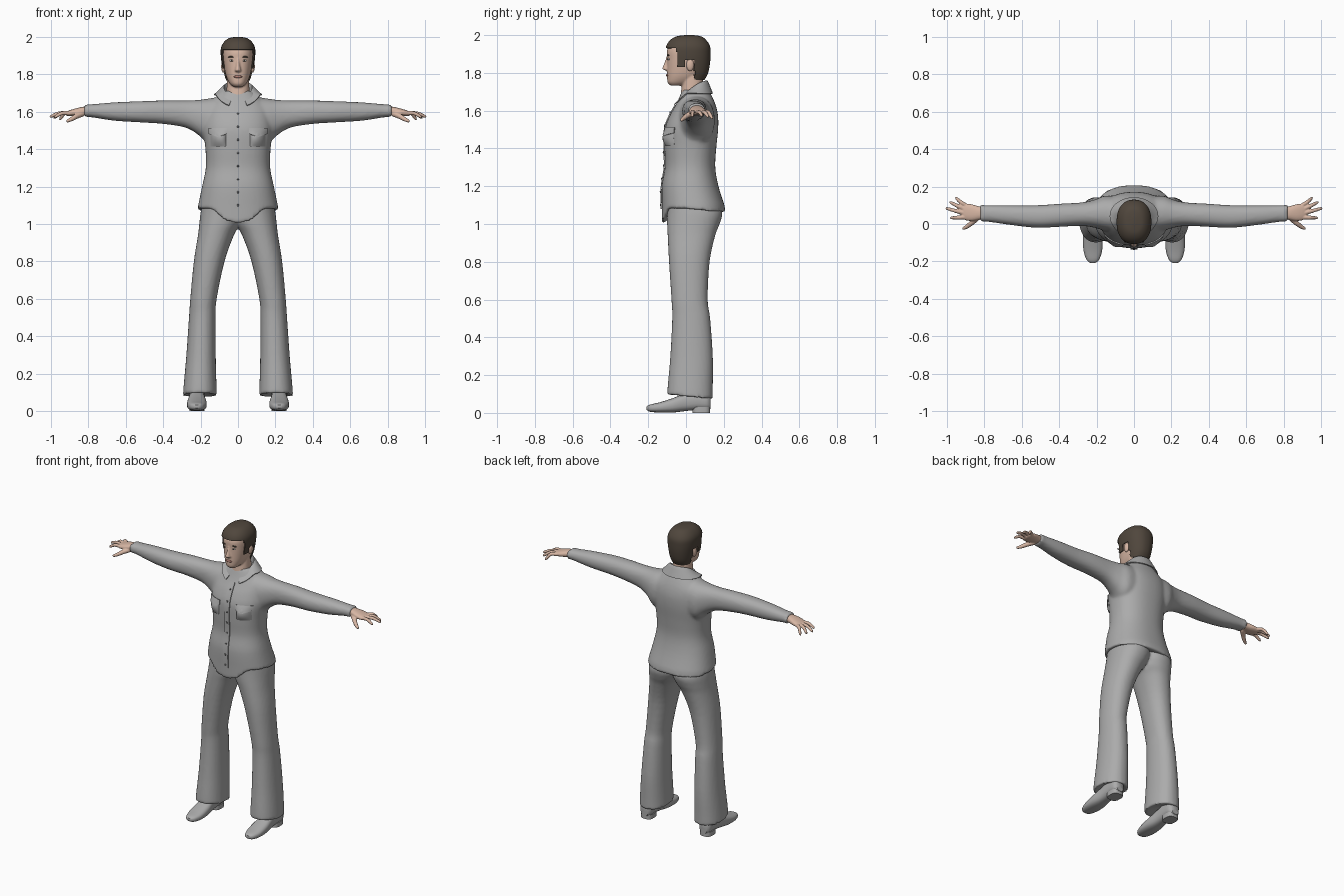
import bpy, bmesh, math
from mathutils import Vector

if "Cube" in bpy.data.objects:
    bpy.data.objects.remove(bpy.data.objects["Cube"], do_unlink=True)


def material(name, r, g, b):
    m = bpy.data.materials.new(name)
    m.use_nodes = True
    m.diffuse_color = (r, g, b, 1)
    node = m.node_tree.nodes["Principled BSDF"]
    node.inputs["Base Color"].default_value = (r, g, b, 1)
    node.inputs["Roughness"].default_value = 0.8
    return m


CLOTH = material("grey cloth", .41, .41, .41)
BUTTON = material("dark grey button", .13, .13, .13)
SKIN = material("skin", .68, .47, .37)
LIP = material("lip", .45, .22, .18)
HAIR = material("dark brown hair", .08, .062, .046)
WHITE = material("eye white", .7, .68, .65)


def resample(rows, k=4):
    """Catmull-Rom resampling of a table of sections."""
    out = []
    for i in range(len(rows) - 1):
        a, b, c, d = (rows[min(max(i + j, 0), len(rows) - 1)] for j in (-1, 0, 1, 2))
        for s in range(k):
            t = s / k
            out.append(tuple(q + .5 * t * (r - p + t * (2 * p - 5 * q + 4 * r - w + t * (3 * (q - r) + w - p)))
                             for p, q, r, w in zip(a, b, c, d)))
    return out + [tuple(rows[-1])]


def ring(axis, at, a0, a1, b0, b1, p=2.3, n=40):
    """Superellipse section across the given axis."""
    pts = []
    for i in range(n):
        t = 2 * math.pi * i / n
        c, s = math.cos(t), math.sin(t)
        u = (a0 + a1) / 2 + (a1 - a0) / 2 * math.copysign(abs(c) ** (2 / p), c)
        v = (b0 + b1) / 2 + (b1 - b0) / 2 * math.copysign(abs(s) ** (2 / p), s)
        pts.append(Vector({"x": (at, u, v), "y": (u, at, v), "z": (u, v, at)}[axis]))
    return pts


def stack(rows, p=2.3, n=40):
    """Upright body sections: z, front y, back y, half width."""
    return [ring("z", z, -w, w, f, b, p, n) for z, f, b, w in rows]


def tube(path, n=12):
    """Round sections along a path of (x, y, z, radius), closed at the tip."""
    rows, out = resample(path, 3), []
    for i, row in enumerate(rows):
        c = Vector(row[:3])
        d = Vector(rows[min(i + 1, len(rows) - 1)][:3]) - Vector(rows[max(i - 1, 0)][:3])
        q = d.to_track_quat("Z", "Y")
        out.append([c + q @ Vector((math.cos(a), math.sin(a), 0)) * row[3]
                    for a in (2 * math.pi * j / n for j in range(n))])
    return out


def flip(rings, s):
    return [[Vector((p.x * s, p.y, p.z)) for p in r] for r in rings]


def finish(name, bm, mat, voxel=0, smooth=3, solid=0):
    bmesh.ops.recalc_face_normals(bm, faces=bm.faces)
    me = bpy.data.meshes.new(name)
    bm.to_mesh(me)
    bm.free()
    me.materials.append(mat)
    for f in me.polygons:
        f.use_smooth = True
    ob = bpy.data.objects.new(name, me)
    bpy.context.collection.objects.link(ob)
    if solid:
        m = ob.modifiers.new("thickness", "SOLIDIFY")
        m.thickness, m.offset = solid, 0
    if voxel:
        m = ob.modifiers.new("blend", "REMESH")
        m.mode, m.voxel_size, m.use_smooth_shade = "VOXEL", voxel, True
        m = ob.modifiers.new("soften", "SMOOTH")
        m.factor, m.iterations = .5, smooth
    else:
        m = ob.modifiers.new("sharp edges", "EDGE_SPLIT")
        m.split_angle = math.radians(45)
    return ob


def loft(name, parts, mat, lift=0, keep=None, **kw):
    """Skin each list of rings, closing both ends with a fan."""
    bm = bmesh.new()
    for rings in parts:
        vs = [[bm.verts.new(p) for p in r] for r in rings]
        n = len(vs[0])
        for a, b in zip(vs, vs[1:]):
            for i in range(n):
                bm.faces.new((a[i], a[(i + 1) % n], b[(i + 1) % n], b[i]))
        for end, up in ((0, lift), (-1, 0)):
            c = bm.verts.new(sum(rings[end], Vector()) / n + Vector((0, 0, up)))
            for i in range(n):
                bm.faces.new((vs[end][i], vs[end][(i + 1) % n], c))
    if keep:
        bad = [f for f in bm.faces if not keep(f.calc_center_median())]
        bmesh.ops.delete(bm, geom=bad, context="FACES")
    return finish(name, bm, mat, **kw)


def sheet(name, fn, nu, nv, mat, solid):
    """Thin curved panel from a function of u and v."""
    bm = bmesh.new()
    g = [[bm.verts.new(fn(i / nu, j / nv)) for j in range(nv + 1)] for i in range(nu + 1)]
    for i in range(nu):
        for j in range(nv):
            bm.faces.new((g[i][j], g[i + 1][j], g[i + 1][j + 1], g[i][j + 1]))
    return finish(name, bm, mat, solid=solid)


def ball(name, loc, size, mat):
    bm = bmesh.new()
    bmesh.ops.create_uvsphere(bm, u_segments=16, v_segments=10, radius=1)
    for v in bm.verts:
        v.co = Vector(a * b for a, b in zip(v.co, size)) + Vector(loc)
    return finish(name, bm, mat)


def front(rows, x, z, p=2.3):
    """Front surface y of a stack at x, z."""
    for a, b in zip(rows, rows[1:]):
        if a[0] <= z <= b[0]:
            t = (z - a[0]) / (b[0] - a[0])
            f, k, w = (a[i] + t * (b[i] - a[i]) for i in (1, 2, 3))
            return (f + k) / 2 - (k - f) / 2 * max(0, 1 - abs(x / w) ** p) ** (1 / p)


# Shirt: torso with a dipped hem, blended into both sleeves
torso = resample([(1.08, -.128, .21, .217), (1.2, -.128, .172, .192), (1.3, -.112, .155, .172),
                  (1.4, -.114, .16, .174), (1.5, -.112, .17, .185), (1.57, -.088, .17, .18),
                  (1.62, -.06, .16, .17), (1.66, -.04, .145, .135), (1.71, -.02, .12, .085)])
body = stack(torso, n=64)
for p in body[0]:
    p.z -= .08 * max(0, 1 - (p.x / .14) ** 2) if p.y < 0 else .1 * p.y
sleeve = [ring("x", x, f, b, lo, hi) for x, lo, hi, f, b in resample([
    (.08, 1.42, 1.68, -.05, .15), (.16, 1.43, 1.67, -.035, .15), (.21, 1.475, 1.663, -.02, .13),
    (.28, 1.515, 1.66, -.01, .115), (.4, 1.535, 1.66, -.015, .108), (.52, 1.543, 1.656, -.02, .1),
    (.66, 1.552, 1.65, -.005, .1), (.78, 1.57, 1.64, .012, .1), (.82, 1.57, 1.64, .01, .102)])]
loft("shirt", [body, sleeve, flip(sleeve, -1)], CLOTH, lift=.05, voxel=.01)

# Button strip and buttons
sheet("button_strip", lambda u, v: (.036 * (u - .5), front(torso, 0, 1.08 + .55 * v) - .003, 1.08 + .55 * v),
      2, 24, CLOTH, .006)
for i in range(8):
    z = 1.1 + .07 * i
    ball("shirt_button", (0, front(torso, 0, z) - .006, z), (.006, .004, .006), BUTTON)

# Chest pockets with flaps
for side, s in (("left", 1), ("right", -1)):
    def pouch(u, v):
        x, z = .065 + .08 * u, 1.415 + .085 * v
        bulge = .026 * math.sin(math.pi * u) ** .6 * math.sin(math.pi * (.12 + .75 * v))
        return s * x, front(torso, x, z) + .004 - bulge, z

    def flap(u, v):
        x = .058 + .098 * u
        z = 1.512 - v * (.03 + .018 * (1 - abs(2 * u - 1)))
        return s * x, front(torso, x, z) - .004 - .018 * v * math.sin(math.pi * u), z
    sheet(side + "_pocket", pouch, 10, 8, CLOTH, .006)
    sheet(side + "_pocket_flap", flap, 10, 4, CLOTH, .006)


# Folded collar, open at the throat with two points
def collar(u, v):
    t = math.radians(-158 + 316 * u)
    k = (1 - math.cos(t)) / 2
    point = max(0, k - .7) / .3
    top = Vector((.077 * math.sin(t), .045 + .068 * math.cos(t), 1.757 - .085 * k ** 1.6))
    low = Vector((.128 * math.sin(t), .042 + .098 * math.cos(t) - .014 * point, 1.69 - .065 * point))
    if v < .3:
        return top + Vector((0, 0, -.07)) * (1 - v / .3)
    return top.lerp(low, (v - .3) / .7)


sheet("collar", collar, 48, 10, CLOTH, .006)

# Trousers: two flared legs that merge at the hips
leg = [ring("z", z, a, b, f, k, 2.2) for z, a, b, f, k in resample([
    (.085, .113, .294, -.1, .142), (.14, .115, .29, -.097, .142), (.3, .119, .276, -.083, .142),
    (.5, .12, .262, -.073, .128), (.6, .114, .255, -.077, .115), (.8, .072, .236, -.09, .125),
    (.94, .022, .214, -.097, .155), (1.0, -.012, .207, -.1, .178), (1.06, -.03, .2, -.1, .192),
    (1.13, -.03, .185, -.1, .165)])]
for p in leg[0]:
    p.z -= .09 * p.y
loft("trousers", [leg, flip(leg, -1)], CLOTH, lift=.03, voxel=.01, smooth=2)

# Shoes with heels, toes turned straight ahead
shoe = [ring("y", y, .22 - w, .22 + w, lo, hi, 2.6, 24) for y, w, lo, hi in resample([
    (-.208, .014, .016, .034), (-.19, .034, .006, .044), (-.14, .05, .002, .056), (-.07, .052, .002, .078),
    (0, .044, .01, .105), (.06, .043, .016, .12), (.11, .041, .016, .11), (.13, .026, .02, .09)])]
heel = [ring("z", z, .18, .26, .035, .128, 3, 24) for z in (0, .015, .03)]
for side, s in (("left", 1), ("right", -1)):
    loft(side + "_shoe", [flip(shoe, s)], CLOTH)
    loft(side + "_heel", [flip(heel, s)], CLOTH)

# Hands: palm, four spread fingers and a lowered thumb
palm = [ring("x", x, f, b, lo, hi, 2.3, 24) for x, f, b, lo, hi in resample([
    (.79, .03, .088, 1.58, 1.63), (.83, .022, .095, 1.58, 1.626), (.87, .016, .106, 1.577, 1.617),
    (.905, .022, .108, 1.576, 1.606), (.918, .035, .1, 1.58, 1.6)])]
fingers = [(.9, .1, .955, .137, 1.562), (.905, .08, .985, .115, 1.57),
           (.905, .058, 1.005, .083, 1.575), (.9, .036, .982, .033, 1.573)]
digits = [tube([(x, y, 1.592, .0115), ((x + tx) / 2, (y + ty) / 2, 1.592, .0105),
                (tx - .006, ty, z, .008), (tx, ty, z - .001, .004)]) for x, y, tx, ty, z in fingers]
digits.append(tube([(.83, .04, 1.59, .016), (.865, .008, 1.575, .014), (.89, -.012, 1.56, .0115),
                    (.912, -.024, 1.55, .008), (.916, -.026, 1.548, .004)]))
for side, s in (("left", 1), ("right", -1)):
    loft(side + "_hand", [flip(r, s) for r in [palm] + digits], SKIN, voxel=.004, smooth=2)

# Head and neck, with the nose blended in
head = resample([(1.732, -.08, -.02, .022), (1.748, -.097, .03, .042), (1.78, -.1, .08, .06),
                 (1.82, -.1, .108, .071), (1.87, -.1, .117, .078), (1.92, -.1, .118, .08),
                 (1.96, -.08, .1, .07), (1.982, -.05, .075, .048), (1.992, -.005, .035, .012)])
neck = stack([(1.6, -.035, .1, .068), (1.68, -.028, .095, .062), (1.74, -.022, .09, .06), (1.8, -.02, .09, .058)])
nose = [ring("z", z, -w, w, f, -.08, 2, 16) for z, f, w in resample([
    (1.812, -.106, .012), (1.82, -.125, .017), (1.832, -.123, .014), (1.86, -.112, .009), (1.89, -.102, .008)])]
loft("head", [stack(head), neck, nose], SKIN, voxel=.005, smooth=2)

# Eyes, brows and ears in pairs, then the mouth
for side, s in (("left", 1), ("right", -1)):
    y = front(head, .033, 1.873)
    ball(side + "_eye", (s * .033, y + .002, 1.873), (.013, .006, .006), WHITE)
    ball(side + "_iris", (s * .033, y - .003, 1.873), (.005, .003, .005), HAIR)
    ball(side + "_brow", (s * .035, front(head, .035, 1.893), 1.893), (.02, .006, .004), HAIR)
    ball(side + "_ear", (s * .078, .022, 1.842), (.012, .02, .033), SKIN)
ball("mouth", (0, front(head, 0, 1.787) + .002, 1.787), (.023, .008, .007), LIP)


# Short hair: shell cut along the hairline, sideburns and ears
def hairline(c):
    if c.z < 1.932 and c.y < -.045 - .35 * max(0, c.z - 1.9):
        return False
    if c.z < 1.83 and c.y < .045:
        return False
    return not (c.z < 1.872 and 0 < c.y < .045)


hair = resample([(1.765, -.05, .096, .06), (1.8, -.1, .114, .074), (1.85, -.106, .124, .083),
                 (1.9, -.106, .127, .089), (1.94, -.102, .124, .088), (1.97, -.083, .106, .073),
                 (1.99, -.05, .08, .048), (1.997, -.005, .04, .012)], 8)
loft("hair", [stack(hair, n=72)], HAIR, keep=hairline, solid=.006)
